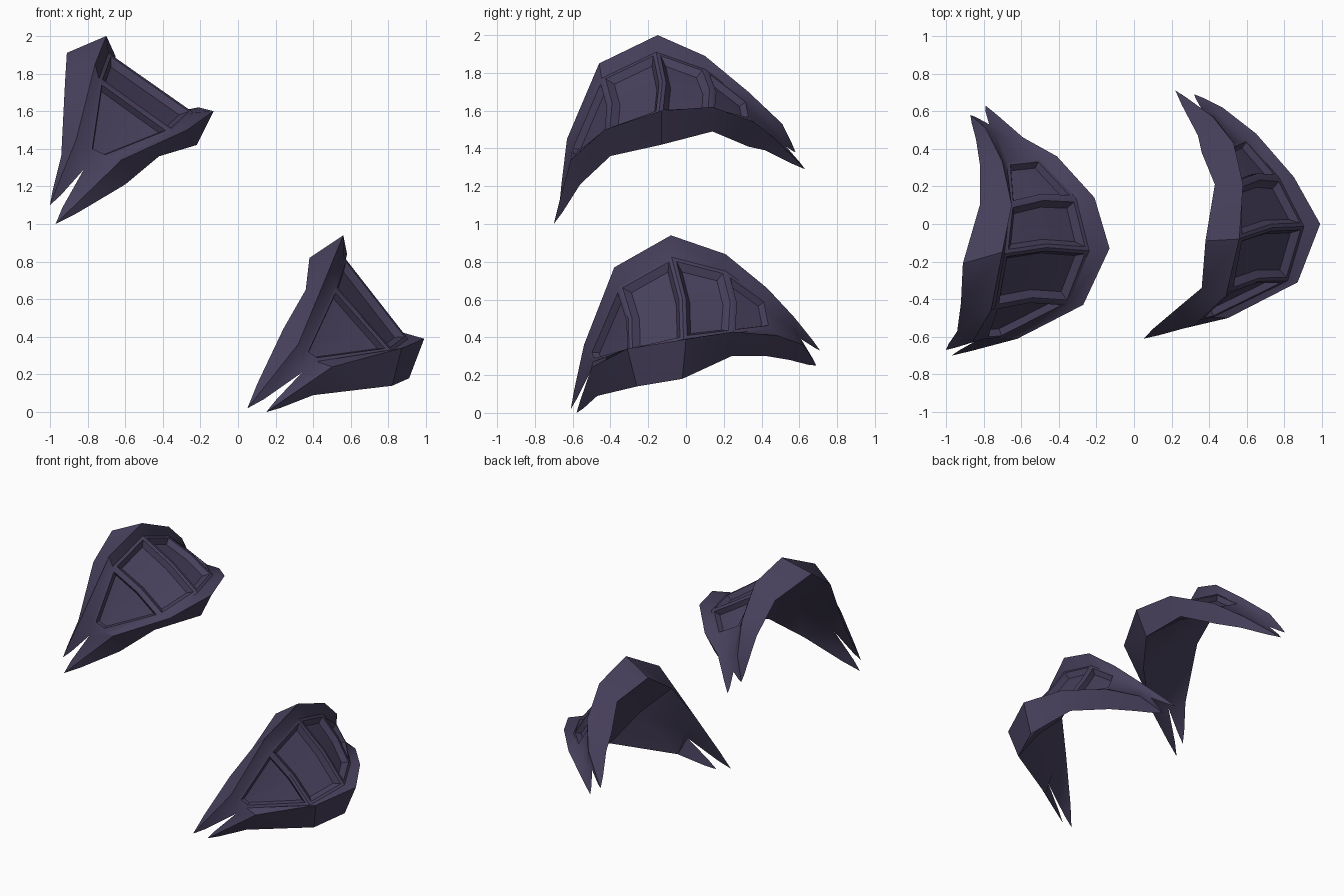
import bpy, bmesh, math
from mathutils import Vector

if "Cube" in bpy.data.objects:
    bpy.data.objects.remove(bpy.data.objects["Cube"])

# One dark violet material for both shells
mat = bpy.data.materials.new("dark violet")
mat.diffuse_color = (0.064, 0.052, 0.108, 1)
mat.use_nodes = True
mat.node_tree.nodes["Principled BSDF"].inputs["Base Color"].default_value = mat.diffuse_color


def armour_shell(name, tips, notches, back_edge, upper_ridge, lower_ridge, low_edge):
    """Curved plate lofted front to back, with forked ends and sunken panels."""
    bm = bmesh.new()
    new = lambda p: bm.verts.new(p)
    sink = [0.03, 0.055, 0.07, 0.07, 0.04, 0.02]
    start = [0.30, 0.13, 0.11, 0.10, 0.17, 0.30]
    stop = [0.68, 0.93, 0.90, 0.90, 0.76, 0.68]
    rows = []
    for i in range(6):
        e1, r1, r2, e2 = (Vector(l[i]) for l in (back_edge, upper_ridge, lower_ridge, low_edge))
        out = ((r1 + r2) - (e1 + e2)).normalized()
        p1 = r1.lerp(r2, start[i]) - out * sink[i]
        p2 = r1.lerp(r2, stop[i]) - out * sink[i]
        pm = (p1 + p2) / 2 + Vector((0, 0.025 if i in (1, 2, 3) else 0, 0))
        inner = (e1 + e2) / 2 + out * 0.025
        rows.append([new(p) for p in (e1, r1, p1, pm, p2, r2, e2, inner)])

    # Rim, ridges, panel and hollow inside
    cells = []
    for i in range(5):
        a, b = rows[i], rows[i + 1]
        cell = []
        for j in range(8):
            k = (j + 1) % 8
            f = bm.faces.new((a[j], a[k], b[k], b[j]))
            if j in (2, 3):
                cell.append(f)
        cells.append(cell)

    # Blade-like prong: a slightly swollen taper that ends in a point
    def prong(base, tip):
        tip = Vector(tip)
        mid = sum((v.co for v in base), Vector()) / 3
        ring = [new(mid.lerp(tip, 0.7) + (v.co - mid) * 0.36) for v in base]
        point = new(tip)
        for j in range(3):
            k = (j + 1) % 3
            bm.faces.new((base[j], base[k], ring[k], ring[j]))
            bm.faces.new((ring[j], ring[k], point))

    # Forked ends
    for row, (t_up, t_low), n in ((rows[0], tips[0], notches[0]), (rows[5], tips[1], notches[1])):
        e1, r1, p1, pm, p2, r2, e2, inner = row
        m = new(n)
        prong((e1, r1, m), t_up)
        prong((r2, e2, m), t_low)
        for f in ((r1, p1, m), (p1, pm, m), (pm, p2, m), (p2, r2, m),
                  (e1, m, inner), (inner, m, e2)):
            bm.faces.new(f)
    bmesh.ops.recalc_face_normals(bm, faces=bm.faces)

    # Sunken cells with sloped walls between the ribs
    for i, cell in enumerate(cells[:4]):
        wide = i in (1, 2)
        bmesh.ops.inset_region(bm, faces=cell, thickness=0.02, depth=0.0, use_even_offset=True)
        bmesh.ops.inset_region(bm, faces=cell, thickness=0.03 if wide else 0.015,
                               depth=-0.035, use_even_offset=True)

    mesh = bpy.data.meshes.new(name)
    bm.to_mesh(mesh)
    bm.free()
    mesh.materials.append(mat)
    ob = bpy.data.objects.new(name, mesh)
    bpy.context.collection.objects.link(ob)
    bpy.context.view_layer.objects.active = ob
    ob.select_set(True)
    bpy.ops.object.shade_smooth_by_angle(angle=math.radians(35))
    ob.select_set(False)


# Upper shell
armour_shell(
    "upper_shoulder_plate",
    tips=[((-1.0, -0.67, 1.10), (-0.97, -0.70, 1.0)),
          ((-0.87, 0.58, 1.38), (-0.79, 0.63, 1.29))],
    notches=[(-0.82, -0.61, 1.29), (-0.77, 0.53, 1.41)],
    back_edge=[(-0.94, -0.57, 1.36), (-0.92, -0.42, 1.75), (-0.91, -0.21, 1.91),
               (-0.82, 0.10, 1.80), (-0.82, 0.32, 1.62), (-0.84, 0.45, 1.48)],
    upper_ridge=[(-0.86, -0.63, 1.45), (-0.76, -0.46, 1.85), (-0.70, -0.15, 2.0),
                 (-0.65, 0.10, 1.89), (-0.70, 0.33, 1.70), (-0.79, 0.51, 1.53)],
    lower_ridge=[(-0.62, -0.61, 1.34), (-0.27, -0.43, 1.50), (-0.13, -0.13, 1.60),
                 (-0.21, 0.14, 1.62), (-0.41, 0.36, 1.54), (-0.59, 0.46, 1.46)],
    low_edge=[(-0.60, -0.56, 1.21), (-0.42, -0.40, 1.36), (-0.22, -0.13, 1.42),
              (-0.30, 0.14, 1.49), (-0.47, 0.33, 1.41), (-0.60, 0.42, 1.39)])

# Lower shell
armour_shell(
    "lower_shoulder_plate",
    tips=[((0.05, -0.61, 0.02), (0.15, -0.58, 0.0)),
          ((0.22, 0.71, 0.33), (0.32, 0.69, 0.25))],
    notches=[(0.34, -0.51, 0.21), (0.36, 0.61, 0.39)],
    back_edge=[(0.24, -0.44, 0.44), (0.36, -0.34, 0.65), (0.38, -0.09, 0.82),
               (0.43, 0.21, 0.74), (0.36, 0.38, 0.58), (0.34, 0.47, 0.49)],
    upper_ridge=[(0.32, -0.54, 0.36), (0.49, -0.38, 0.77), (0.56, -0.08, 0.94),
                 (0.58, 0.21, 0.84), (0.53, 0.43, 0.66), (0.42, 0.57, 0.51)],
    lower_ridge=[(0.50, -0.50, 0.24), (0.87, -0.31, 0.34), (0.99, 0.0, 0.39),
                 (0.85, 0.25, 0.43), (0.65, 0.48, 0.41), (0.47, 0.62, 0.36)],
    low_edge=[(0.40, -0.47, 0.09), (0.82, -0.26, 0.14), (0.91, -0.02, 0.18),
              (0.77, 0.24, 0.30), (0.58, 0.43, 0.30), (0.45, 0.55, 0.28)])
